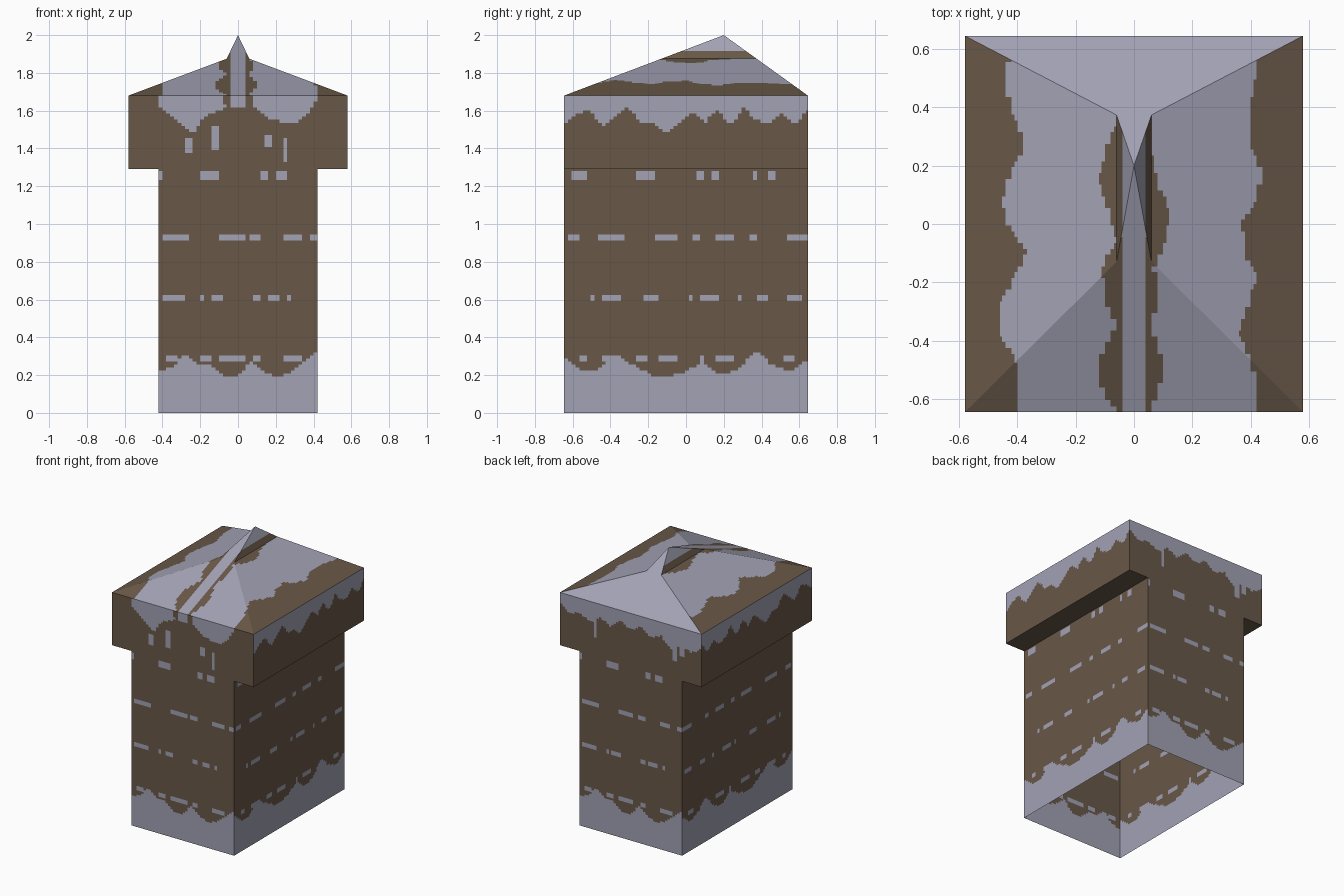
import bpy
import bmesh
from mathutils import Vector

if "Cube" in bpy.data.objects:
    bpy.data.objects.remove(bpy.data.objects["Cube"])

# Overall proportions
DEPTH, EAVE, STEP = 0.645, 1.68, 0.02
BODY_W, CAP_W, CAP_Z = 0.42, 0.58, 1.29
PEAK_Y, PEAK_Z = 0.2, 2.0


def make_material(name, rgb):
    mat = bpy.data.materials.new(name)
    mat.use_nodes = True
    mat.diffuse_color = (*rgb, 1)
    mat.node_tree.nodes["Principled BSDF"].inputs["Base Color"].default_value = (*rgb, 1)
    return mat


def curve(samples, half_width, t):
    """Blend evenly spaced hundredths across -half_width..half_width."""
    pos = (t + half_width) / (2 * half_width) * (len(samples) - 1)
    pos = min(max(pos, 0), len(samples) - 1.001)
    i = int(pos)
    return (samples[i] + (samples[i + 1] - samples[i]) * (pos - i)) / 100


def in_spans(spans, t):
    return any(a <= t * 100 <= b for a, b in spans)


# Snow drifts at the foot, as heights in hundredths
FOOT_FRONT = [22, 24, 32, 26, 25, 20, 20, 27, 21, 19, 21, 27, 32]
FOOT_SIDE = [29, 22, 23, 31, 25, 20, 19, 22, 27, 20, 23, 33, 25, 22, 28]
# Lower edge of the snow on the cap
CAP_SIDE = [152, 158, 160, 151, 157, 162, 153, 153, 148, 154, 159, 154, 160, 152, 161, 155, 153, 159, 152, 160]
CAP_FRONT = [162, 157, 152, 148, 157, 159, 162, 162, 162, 160, 155, 154, 153, 157, 165]
CAP_BACK = [158, 152, 156, 150, 158, 155, 160, 156, 160, 154, 158, 153, 157, 155, 160]
# Edges of the snow strips along the roof, measured out from the ridge
OUTER = {-1: [41, 39, 41, 47, 46, 41, 37, 44, 45, 42, 37, 41, 44, 43, 42],
         1: [42, 42, 40, 36, 39, 42, 38, 37, 42, 44, 39, 39, 41, 42, 42]}
INNER = {-1: [6, 12, 11, 6, 11, 11, 6, 9, 12, 10, 6, 6, 6, 6],
         1: [6, 9, 9, 6, 8, 7, 11, 12, 8, 6, 6, 6, 6, 6]}

# Snow caught in the masonry joints: spans on each course
JOINTS = (0.285, 0.61, 0.933, 1.257)
JOINTS_FRONT = [
    [(-38, -32), (-20, -13), (-9, 3), (9, 12), (25, 34)],
    [(-39, -29), (-20, -18), (-15, -7), (9, 12), (15, 22), (26, 28)],
    [(-39, -26), (-9, 3), (7, 12), (23, 33), (39, 42)],
    [(-42, -40), (-20, -10), (12, 16), (20, 25)],
]
JOINTS_SIDE = [
    [(-57, -52), (-44, -38), (-26, -20), (-15, -4), (8, 10), (16, 26), (52, 58)],
    [(-51, -49), (-45, -35), (-22, -14), (2, 4), (7, 17), (27, 30), (37, 44), (54, 61)],
    [(-62, -57), (-46, -33), (-17, -4), (4, 7), (15, 25), (33, 37), (54, 65)],
    [(-60, -52), (-26, -17), (5, 10), (13, 18), (35, 38), (43, 48)],
]
# Drips: left, right, bottom, top
DRIPS_FRONT = [(-29, -25, 138, 146), (-13, -10, 139, 152), (14, 17, 141, 148), (23, 26, 133, 146)]
DRIPS_BACK = [(28, 31, 143, 160), (-38, -35, 143, 160), (-43, -40, 148, 160)]


def joint_snow(rows, t, z):
    return any(abs(z - joint) < 0.017 and in_spans(spans, t)
               for joint, spans in zip(JOINTS, rows))


def drip_snow(drips, x, z):
    return any(a <= x * 100 <= b and lo <= z * 100 <= hi for a, b, lo, hi in drips)


def roof_snow(x, y):
    side = 1 if x > 0 else -1
    d = abs(x)
    return d < 0.042 or curve(INNER[side], DEPTH, y) < d < curve(OUTER[side], DEPTH, y)


def is_snow(centre, normal):
    x, y, z = centre
    if normal.z < -0.5:
        return False
    if normal.z > 0.2:
        return normal.y > 0.3 or roof_snow(x, y)
    if abs(normal.x) > 0.5:
        if z > CAP_Z:
            return z > curve(CAP_SIDE, DEPTH, y)
        return z < curve(FOOT_SIDE, DEPTH, y) or joint_snow(JOINTS_SIDE, y, z)
    if z < CAP_Z:
        turn = 1 if normal.y < 0 else -1
        return z < curve(FOOT_FRONT, BODY_W, turn * x) or joint_snow(JOINTS_FRONT, turn * x, z)
    if normal.y > 0:
        return z > curve(CAP_BACK, CAP_W, x) or drip_snow(DRIPS_BACK, x, z)
    strip = abs(x) < 0.042 or 0.07 < abs(x) < 0.415
    return (strip and z > curve(CAP_FRONT, 0.415, x)) or drip_snow(DRIPS_FRONT, x, z)


# Stepped outline with a gabled top and a narrow ridge, mirrored left to right
half = [(-BODY_W, 0), (-BODY_W, CAP_Z), (-CAP_W, CAP_Z), (-CAP_W, EAVE), (-0.06, 1.875)]
outline = half + [(0, PEAK_Z)] + [(-x, z) for x, z in reversed(half)]


def end_y(edge, z):
    """Ends are upright up to the eaves, then lean in to the peak."""
    rise = max(0, z - EAVE) / (PEAK_Z - EAVE)
    return edge + (PEAK_Y - edge) * rise


# Hollow shell, open at the foot; the two ends meet at the peak
bm = bmesh.new()
front = [bm.verts.new((x, end_y(-DEPTH, z), z)) for x, z in outline]
back = [bm.verts.new((x, end_y(DEPTH, z), z)) for x, z in outline]
for part in ((0, 1, 9, 10), (1, 2, 3, 7, 8, 9), (3, 4, 5, 6, 7)):
    bm.faces.new([front[i] for i in reversed(part)])
    bm.faces.new([back[i] for i in part])
for i in range(len(outline) - 1):
    bm.faces.new((front[i], front[i + 1], back[i + 1], back[i]))
bmesh.ops.remove_doubles(bm, verts=bm.verts[:], dist=0.0001)

# Cut the surfaces into small cells so the snow edges can be painted
for axis, low, high, step in ((0, -CAP_W, CAP_W, STEP), (1, -DEPTH, DEPTH, STEP), (2, 0, PEAK_Z, 0.016)):
    normal = Vector((0, 0, 0))
    normal[axis] = 1
    for i in range(1, int((high - low) / step) + 1):
        bmesh.ops.bisect_plane(bm, geom=bm.verts[:] + bm.edges[:] + bm.faces[:], dist=0.0001,
                               plane_co=normal * (low + i * step), plane_no=normal)
bm.normal_update()
for face in bm.faces:
    face.material_index = int(is_snow(face.calc_center_median(), face.normal))

mesh = bpy.data.meshes.new("chimney_shell")
bm.to_mesh(mesh)
bm.free()
mesh.materials.append(make_material("brown_masonry", (0.14, 0.098, 0.064)))
mesh.materials.append(make_material("grey_snow", (0.36, 0.36, 0.46)))
chimney = bpy.data.objects.new("chimney_shell", mesh)
bpy.context.collection.objects.link(chimney)
